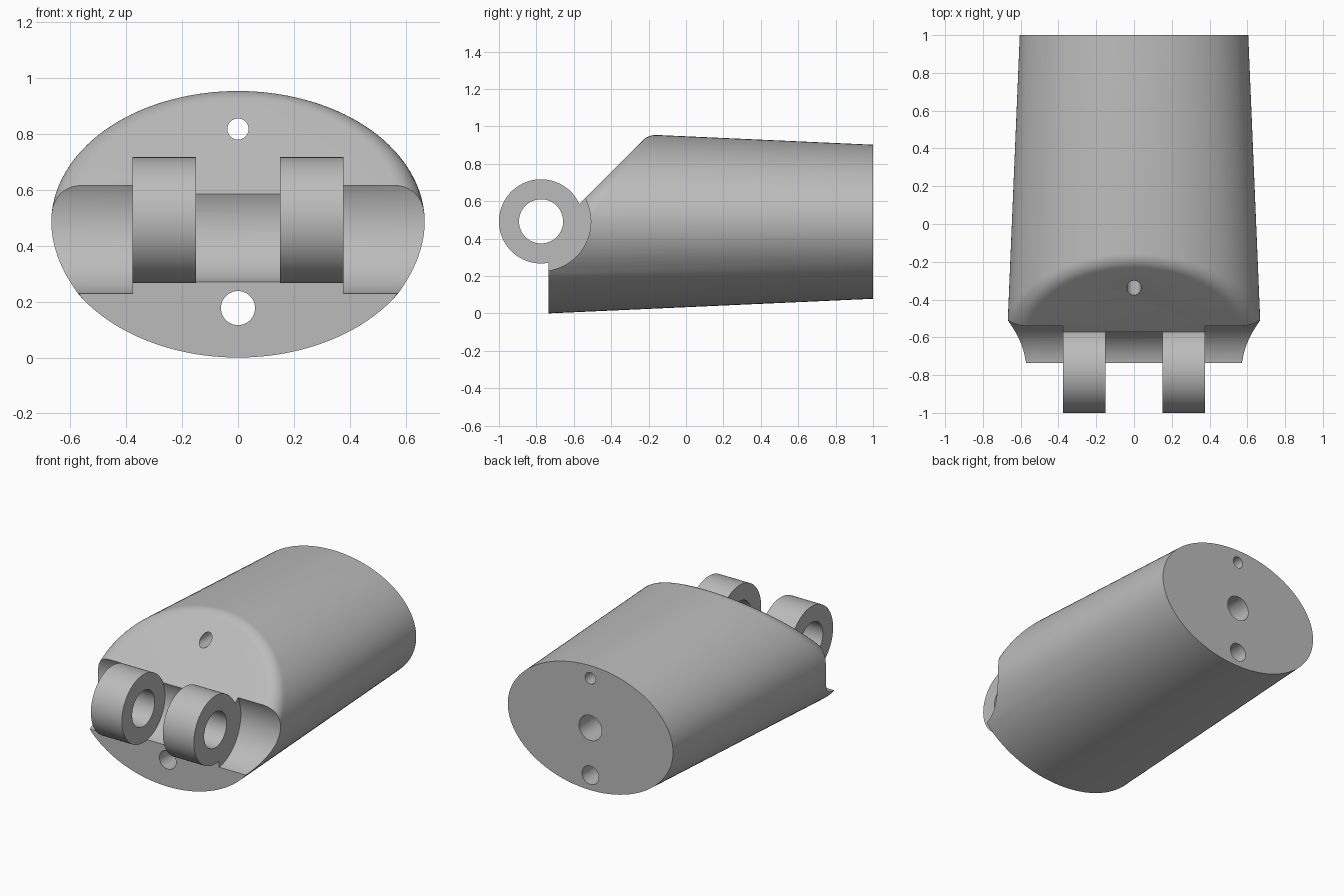
import bpy, bmesh, math
from mathutils import Vector, Matrix

if "Cube" in bpy.data.objects:
    bpy.data.objects.remove(bpy.data.objects["Cube"], do_unlink=True)

grey = bpy.data.materials.new("plain grey")
grey.use_nodes = True
GREY = (0.5, 0.5, 0.5, 1)
grey.diffuse_color = GREY
grey.node_tree.nodes["Principled BSDF"].inputs["Base Color"].default_value = GREY

CENTRE_Z = 0.49
FRONT_Y = -0.735
PIN = Vector((0, -0.775, 0.492))
FILLET = 0.1
SLOPE = Vector((0, -1, 1)).normalized()      # normal of the slanted face
SLOPE_D = SLOPE.dot(Vector((0, -0.2, 0.956)))


def make_object(name, bm):
    bmesh.ops.recalc_face_normals(bm, faces=bm.faces[:])
    mesh = bpy.data.meshes.new(name)
    bm.to_mesh(mesh)
    bm.free()
    mesh.materials.append(grey)
    obj = bpy.data.objects.new(name, mesh)
    bpy.context.collection.objects.link(obj)
    return obj


def cylinder(name, axis, start, end, radius, centre, segments=96):
    bm = bmesh.new()
    bmesh.ops.create_cone(bm, cap_ends=True, segments=segments, radius1=radius,
                          radius2=radius, depth=end - start)
    turn = Matrix.Rotation(math.pi / 2, 4, 'Y' if axis == 0 else 'X')
    place = Vector(centre)
    place[axis] = (start + end) / 2
    bm.transform(Matrix.Translation(place) @ turn)
    return make_object(name, bm)


def combine(target, tool, operation):
    mod = target.modifiers.new(tool.name, 'BOOLEAN')
    mod.operation, mod.solver, mod.object = operation, 'EXACT', tool
    bpy.context.view_layer.objects.active = target
    bpy.ops.object.modifier_apply(modifier=mod.name)
    bpy.data.objects.remove(tool, do_unlink=True)


def surface(angle, y):
    """Point and outward normal on the tapered elliptical body."""
    c, s = math.cos(angle), math.sin(angle)
    w, h = 0.605 + 0.042 * (1 - y), 0.412 + 0.045 * (1 - y)
    around = Vector((-w * s, 0, h * c))
    along = Vector((-0.042 * c, 1, -0.045 * s))
    return Vector((w * c, y, CENTRE_Z + h * s)), along.cross(around).normalized()


def body_rail(angle, steps=8):
    """Line from the back edge, round the fillet, onto the slanted face."""
    y = 0.0
    for _ in range(12):
        p, n = surface(angle, y)
        if n.dot(p - Vector((0, y, CENTRE_Z))) < 0:
            n = -n
        ball = p - n * FILLET
        y += (SLOPE_D - FILLET - SLOPE.dot(ball)) / SLOPE.y
    arc = [ball + FILLET * n.slerp(SLOPE, i / steps) for i in range(steps + 1)]
    return [surface(angle, 1)[0]] + arc


# Tapered body with a softened slanted front
bm = bmesh.new()
COUNT = 128
rails = [[bm.verts.new(p) for p in body_rail(math.tau * (i + 0.5) / COUNT)]
         for i in range(COUNT)]
for i, rail in enumerate(rails):
    after = rails[(i + 1) % COUNT]
    for j in range(len(rail) - 1):
        bm.faces.new((rail[j], rail[j + 1], after[j + 1], after[j]))
bm.faces.new([r[0] for r in rails])
bm.faces.new([r[-1] for r in rails])
# Flat lower front
cut = bmesh.ops.bisect_plane(bm, geom=bm.verts[:] + bm.edges[:] + bm.faces[:],
                             plane_co=(0, FRONT_Y, 0), plane_no=(0, -1, 0),
                             clear_outer=True)
rim = [e for e in cut["geom_cut"] if isinstance(e, bmesh.types.BMEdge)]
bmesh.ops.edgeloop_fill(bm, edges=rim)
body = make_object("finger_segment_body", bm)

# Round clearances beside and between the knuckles
INNER, OUTER, KNUCKLE = 0.15, 0.377, 0.225
for start, end, radius in ((-1, -OUTER, 0.266), (OUTER, 1, 0.266),
                           (-INNER, INNER, KNUCKLE)):
    combine(body, cylinder("clearance", 0, start, end, radius, PIN), 'DIFFERENCE')

# Two hinge knuckles and their pin hole
for start, end in ((-OUTER, -INNER), (INNER, OUTER)):
    combine(body, cylinder("hinge_knuckle", 0, start, end, KNUCKLE, PIN), 'UNION')
combine(body, cylinder("pin_hole", 0, -0.5, 0.5, 0.118, PIN, 64), 'DIFFERENCE')

# Cord channels above and below, and a blind socket in the back
for z, radius, start in ((0.818, 0.038, -1.2), (0.177, 0.061, -1.2),
                         (0.49, 0.083, 0.3)):
    combine(body, cylinder("channel", 1, start, 1.2, radius, (0, 0, z), 48),
            'DIFFERENCE')

bpy.ops.object.select_all(action='DESELECT')
body.select_set(True)
bpy.context.view_layer.objects.active = body
bpy.ops.object.shade_smooth_by_angle(angle=math.radians(30))
